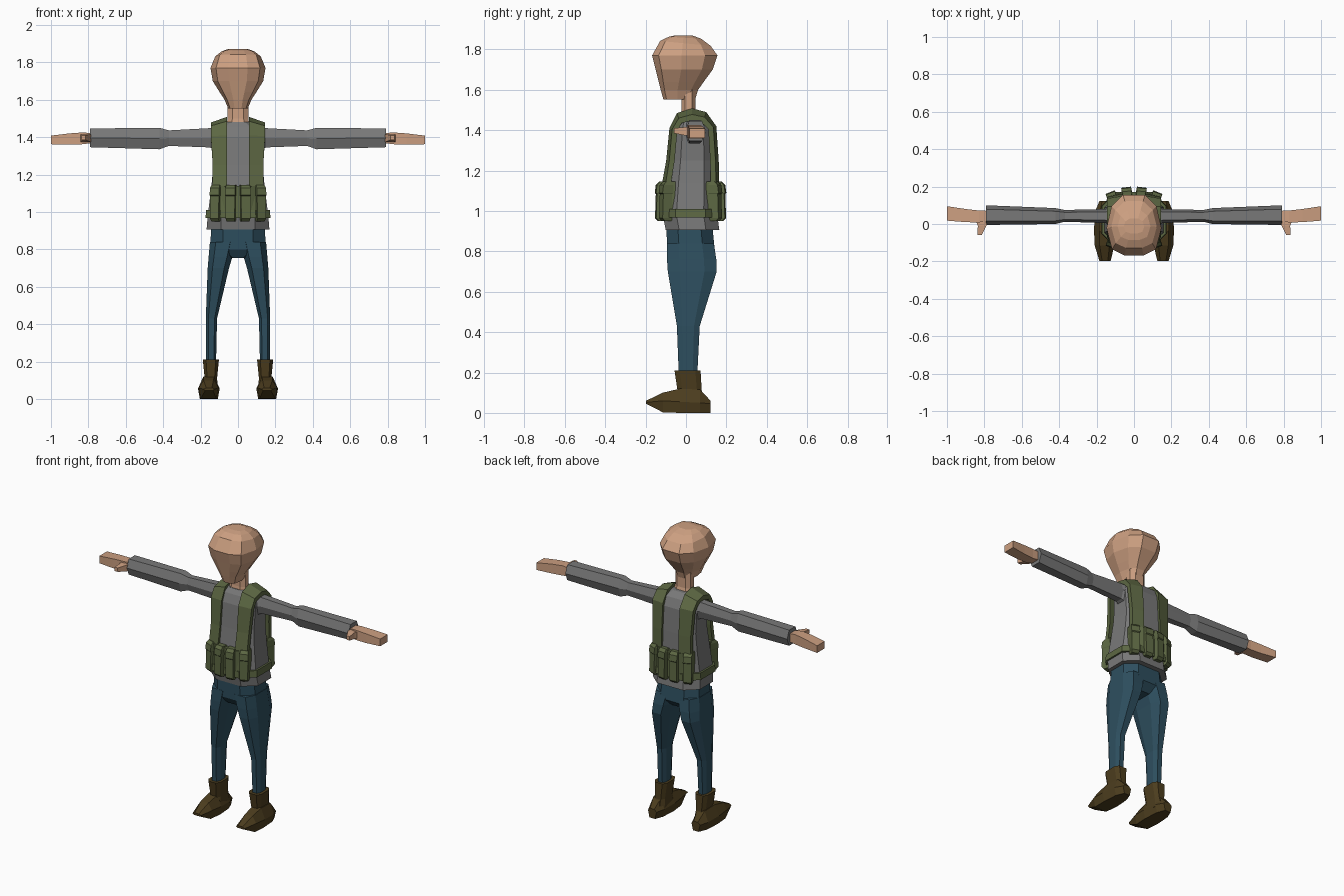
import bpy, bmesh, math

if "Cube" in bpy.data.objects:
    bpy.data.objects.remove(bpy.data.objects["Cube"])


def material(name, rgb):
    m = bpy.data.materials.new(name)
    m.diffuse_color = (*rgb, 1)
    m.use_nodes = True
    m.node_tree.nodes["Principled BSDF"].inputs["Base Color"].default_value = m.diffuse_color
    return m


SKIN = material("skin", (0.61, 0.35, 0.22))
GREY = material("grey_shirt", (0.19, 0.19, 0.19))
OLIVE = material("olive_vest", (0.107, 0.135, 0.055))
BLUE = material("blue_trousers", (0.027, 0.078, 0.115))
BROWN = material("brown_boots", (0.073, 0.047, 0.013))


def loft(name, rings, mat, closed=False):
    """Skin a list of equal-length point rings, with capped ends."""
    bm = bmesh.new()
    vs = [[bm.verts.new(p) for p in r] for r in rings]
    n = len(vs[0])
    for a, b in zip(vs, vs[1:]):
        for i in range(n):
            j = (i + 1) % n
            bm.faces.new((a[i], a[j], b[j], b[i]))
    bm.faces.new(vs[0][::-1])
    bm.faces.new(vs[-1])
    bmesh.ops.recalc_face_normals(bm, faces=bm.faces)
    me = bpy.data.meshes.new(name)
    bm.to_mesh(me)
    bm.free()
    me.materials.append(mat)
    ob = bpy.data.objects.new(name, me)
    bpy.context.collection.objects.link(ob)
    return ob


def pair(name, rings, mat):
    """Build a part on both sides of x = 0."""
    loft(name + "_left", rings, mat)
    loft(name + "_right", [[(-x, y, z) for x, y, z in r] for r in rings], mat)


def oct_z(z, x0, x1, yf, yb, kx=0.55, ky=0.5):
    """Horizontal octagon; kx, ky are the lengths of the flat sides."""
    cx, cy, w, d = (x0 + x1) / 2, (yf + yb) / 2, (x1 - x0) / 2, (yb - yf) / 2
    s = [(-kx, -1), (kx, -1), (1, -ky), (1, ky), (kx, 1), (-kx, 1), (-1, ky), (-1, -ky)]
    return [(cx + a * w, cy + b * d, z) for a, b in s]


def box_x(x, y0, y1, z0, z1):
    return [(x, y0, z0), (x, y1, z0), (x, y1, z1), (x, y0, z1)]


def hex_x(x, y0, y1, z0, z1):
    ym, zm = (y0 + y1) / 2, (z0 + z1) / 2
    q = (y1 - y0) * 0.2
    return [(x, y0, zm), (x, y0 + q, z0), (x, y1 - q, z0),
            (x, y1, zm), (x, y1 - q, z1), (x, y0 + q, z1)]


# Head: (z, half width, front, back), slanting face and narrow jaw
def head_ring(z, w, yf, yb, rise=0.0):
    s = [(-.35, -1), (.35, -1), (.8, -.8), (1, -.1), (.82, .62), (.4, 1),
         (-.4, 1), (-.82, .62), (-1, -.1), (-.8, -.8)]
    cy, d = (yf + yb) / 2, (yb - yf) / 2
    return [(a * w, cy + b * d, z - rise * b) for a, b in s]


loft("head", [head_ring(*r) for r in [
    (1.552, .052, -.112, .045), (1.60, .072, -.125, .06), (1.64, .098, -.135, .088),
    (1.70, .135, -.15, .132), (1.77, .147, -.168, .156), (1.83, .122, -.128, .122, .012),
    (1.858, .088, -.085, .075, .005), (1.87, .055, -.05, .03)]], SKIN)
loft("neck", [oct_z(1.44, -.065, .065, -.03, .065), oct_z(1.50, -.055, .055, -.022, .048),
              oct_z(1.60, -.055, .055, -.022, .048)], SKIN)

# Shirt body with sloping shoulders
TORSO = [(.905, .168, -.1, .165), (.98, .162, -.115, .155), (1.14, .142, -.1, .152),
         (1.25, .132, -.085, .148), (1.40, .138, -.07, .138), (1.455, .12, -.05, .115),
         (1.482, .065, -.028, .075)]
loft("shirt_body", [oct_z(z, -w, w, f, b) for z, w, f, b in TORSO], GREY)

# Sleeves: slim upper arm, wider forearm
pair("sleeve", [hex_x(*r) for r in [
    (.09, -.04, .11, 1.31, 1.455), (.15, .005, .08, 1.345, 1.448),
    (.37, .012, .075, 1.353, 1.436), (.42, .0, .085, 1.335, 1.45),
    (.79, -.005, .10, 1.346, 1.446)]], GREY)

# Hands and thumbs
pair("hand", [box_x(*r) for r in [
    (.77, .02, .07, 1.37, 1.42), (.83, .008, .072, 1.362, 1.425),
    (.90, .01, .08, 1.36, 1.42), (1.0, .018, .095, 1.362, 1.408)]], SKIN)
pair("thumb", [[(x0, y, z0), (x1, y, z0), (x1, y, z1), (x0, y, z1)]
               for y, x0, x1, z0, z1 in [
    (.03, .775, .85, 1.375, 1.415), (-.01, .79, .835, 1.375, 1.415),
    (-.06, .815, .837, 1.385, 1.41)]], SKIN)

# Trousers
loft("hips", [oct_z(.755, -.05, .05, -.06, .10), oct_z(.80, -.15, .15, -.092, .143),
              oct_z(.93, -.142, .142, -.098, .13)], BLUE)
pair("trouser_leg", [oct_z(*r) for r in [
    (.17, .118, .17, -.035, .055), (.43, .112, .172, -.045, .068),
    (.70, .048, .162, -.09, .152), (.76, .03, .157, -.094, .15),
    (.84, .01, .15, -.095, .138)]], BLUE)

# Boots: shaft, then foot lofted from heel to toe
pair("boot_shaft", [oct_z(z, a, b, f, k, .6, .6) for z, a, b, f, k in [
    (.04, .105, .20, -.06, .10), (.11, .112, .178, -.042, .078),
    (.21, .102, .188, -.057, .072)]], BROWN)


def foot_ring(y, x0, x1, zb, zm, zt):
    q = (x1 - x0) * .25
    return [(x0 + .01, y, zb), (x1 - .01, y, zb), (x1, y, zm),
            (x1 - q, y, zt), (x0 + q, y, zt), (x0, y, zm)]


pair("boot_foot", [foot_ring(*r) for r in [
    (.122, .125, .185, .0, .045, .06), (.07, .105, .207, .0, .05, .115),
    (-.03, .098, .214, .0, .055, .12), (-.115, .105, .21, .003, .06, .10),
    (-.198, .125, .185, .045, .052, .06)]], BROWN)

# Vest shoulder straps, running over the shoulder from front to back
STRAP = [(-.128, 1.0, 0), (-.118, 1.14, 0), (-.098, 1.25, 0), (-.082, 1.41, .005),
         (-.045, 1.485, .025), (.03, 1.508, .03), (.10, 1.49, .025),
         (.15, 1.42, .005), (.162, 1.25, 0), (.168, 1.0, 0)]


def strap_ring(y, z, drop):
    cy, cz = .03, min(z, 1.38)
    length = math.hypot(y - cy, z - cz)
    k = 1 - .03 / length
    xi, xo = .06, (.135 if z < 1.3 else .145)
    yo = cy + (y - cy) * .88
    yi, zi = cy + (y - cy) * k, cz + (z - cz) * k
    yoi = cy + (yo - cy) * k
    return [(xi, y, z), (xo, yo, z - drop), (xo, yoi, zi - drop), (xi, yi, zi)]


pair("vest_strap", [strap_ring(*p) for p in STRAP], OLIVE)

# Vest belt
loft("vest_belt", [oct_z(.968, -.174, .174, -.128, .172),
                   oct_z(1.01, -.17, .17, -.126, .17)], OLIVE)

# Pouch rows on chest and back, each fanned around the body
for side, base, reach in (("front", -.085, -.072), ("back", .13, .062)):
    s = -1 if side == "front" else 1
    loft(side + "_pouch_panel",
         [[(-.135, base - s * .03, z), (-.135, base + s * .008, z), (-.07, base + s * .04, z),
           (.07, base + s * .04, z), (.135, base + s * .008, z), (.135, base - s * .03, z)]
          for z in (.98, 1.138)], OLIVE)
    for i, x in enumerate((-.103, -.034, .034, .103)):
        ang = -s * x * 3.6
        inset = .022 if abs(x) > .05 else 0
        rings = []
        for z, hw, d in ((.95, .025, .052), (.965, .029, .066), (1.085, .029, .062),
                         (1.09, .031, .067), (1.128, .031, .062), (1.145, .027, .045)):
            r = []
            for u, v in ((-hw, 0), (hw, 0), (hw * .85, d), (-hw * .85, d)):
                v *= s
                r.append((x + u * math.cos(ang) - v * math.sin(ang),
                          base + u * math.sin(ang) + v * math.cos(ang) - s * inset, z))
            rings.append(r)
        loft(f"{side}_pouch_{i + 1}", rings, OLIVE)
